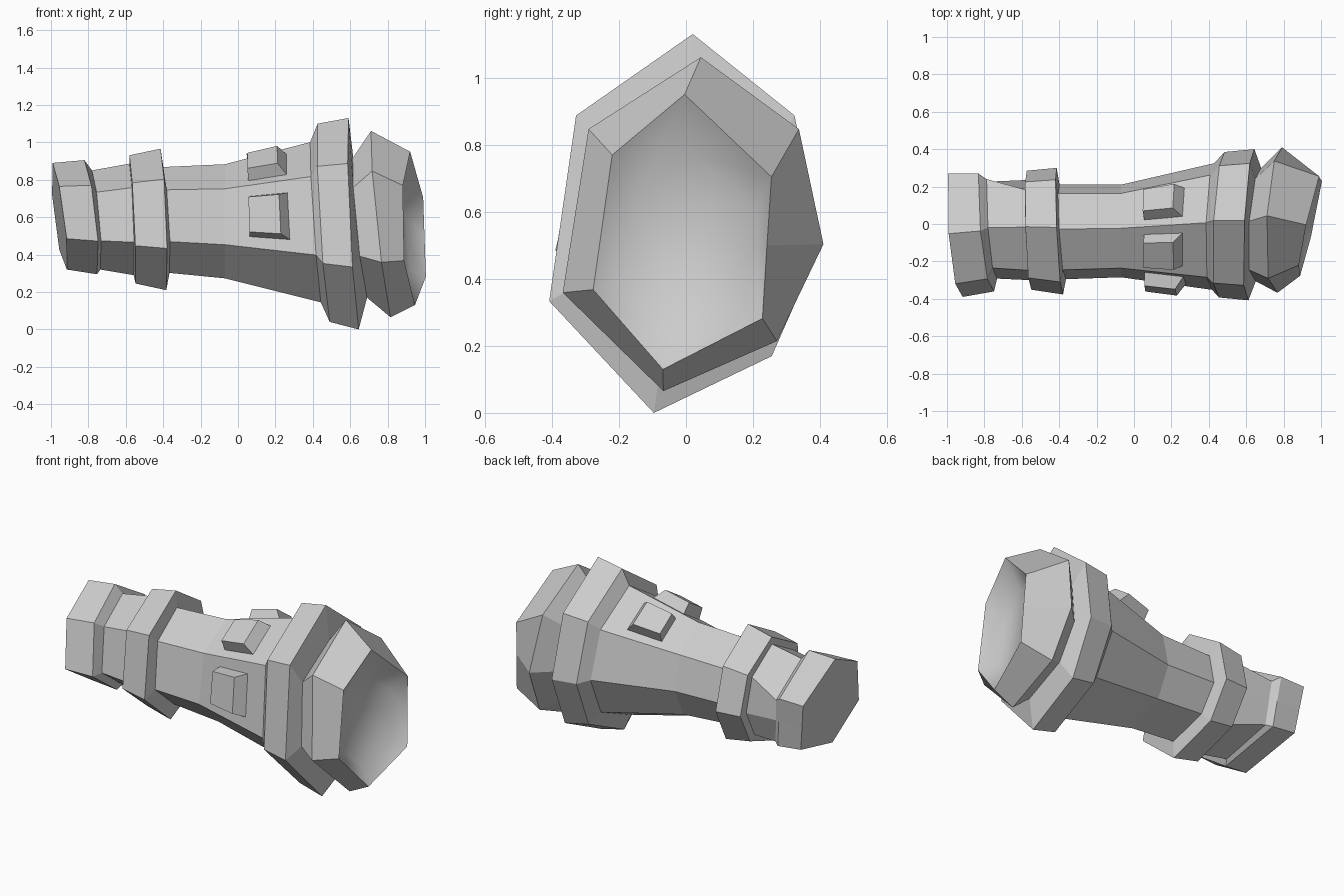
import bpy
import bmesh
from mathutils import Vector

cube = bpy.data.objects.get("Cube")
if cube:
    bpy.data.objects.remove(cube, do_unlink=True)

# Single stone grey colour
grey = bpy.data.materials.new("stone_grey")
grey.use_nodes = True
colour = (0.6, 0.6, 0.6, 1)
grey.diffuse_color = colour
grey.node_tree.nodes["Principled BSDF"].inputs["Base Color"].default_value = colour

# Uneven sections (y, z), starting at the top ridge and turning to the front.
# SEVEN has a protruding back corner, SIX has that corner flattened into a side.
SEVEN = [(.05, 1), (-.82, .57), (-1.02, -.41), (-.24, -1), (.64, -.7), (1, -.12), (.81, .57)]
SIX = [(.04, 1), (-.76, .56), (-.97, -.42), (-.2, -1), (.9, -.63), (.95, -.1), (1, .4)]


def ring(section, x, lean_z, lean_y, cy, ry, cz, rz):
    """One section placed along x and tilted by the two leans."""
    return [Vector((x + lean_z * z + lean_y * y, cy + ry * y, cz + rz * z)) for y, z in section]


def finish(name, bm):
    mesh = bpy.data.meshes.new(name)
    bm.to_mesh(mesh)
    bm.free()
    mesh.materials.append(grey)
    obj = bpy.data.objects.new(name, mesh)
    bpy.context.scene.collection.objects.link(obj)


def loft(name, rings, close_start=False, close_end=False, smooth_from=None):
    """Skin the rings in order; spans from smooth_from onwards are shaded smooth."""
    bm = bmesh.new()
    loops = [[bm.verts.new(p) for p in points] for points in rings]
    for span, (a, b) in enumerate(zip(loops, loops[1:])):
        for i in range(len(a)):
            j = (i + 1) % len(a)
            face = bm.faces.new((a[i], a[j], b[j], b[i]))
            face.smooth = smooth_from is not None and span >= smooth_from
    if close_start:
        bm.faces.new(loops[0][::-1])
    if close_end:
        bm.faces.new(loops[-1]).smooth = smooth_from is not None
    if smooth_from is not None:
        # Keep the rim crisp between the flat outside and the smooth dish
        for edge in bm.edges:
            if any(not face.smooth for face in edge.link_faces):
                edge.smooth = False
    finish(name, bm)


# Sections shared by neighbouring parts
neck = ring(SEVEN, -.57, -.01, -.01, -.03, .265, .588, .298)
barrel_rear = ring(SEVEN, -.385, -.015, -.015, -.04, .25, .585, .283)
waist = ring(SEVEN, -.07, 0, 0, -.035, .245, .578, .305)
flare = ring(SEVEN, .415, -.03, .01, -.01, .335, .573, .428)
head_root = ring(SEVEN, .655, -.04, .02, 0, .3, .545, .375)

# Rear grip: flared end block and narrow neck
loft("rear_grip", [
    ring(SIX, -.955, -.035, -.025, -.065, .335, .605, .285),
    ring(SIX, -.79, -.03, -.03, -.05, .32, .6, .305),
    ring(SIX, -.76, -.02, -.02, -.03, .27, .585, .265),
    neck,
], close_start=True)

# Small collar with stepped shoulders
loft("small_collar", [
    neck,
    ring(SEVEN, -.565, -.015, -.01, -.03, .315, .588, .343),
    ring(SEVEN, -.4, -.013, -.015, -.035, .335, .588, .378),
    barrel_rear,
])

# Barrel widening towards the head
loft("barrel", [barrel_rear, waist, flare])

# Large collar with stepped shoulders
loft("large_collar", [
    flare,
    ring(SEVEN, .46, -.035, .02, 0, .385, .57, .53),
    ring(SEVEN, .62, -.03, .02, 0, .4, .565, .565),
    head_root,
])

# Head: wide shoulder, open rim and shallow dish
loft("head", [
    head_root,
    ring(SEVEN, .765, -.055, .02, .025, .385, .563, .498),
    ring(SIX, .938, -.02, .06, -.015, .27, .54, .41),
    ring(SIX, .86, -.03, .045, .005, .205, .5, .275),
], close_end=True, smooth_from=2)


def block(name, i, j, height=.07):
    """Raised block with a sloping head-side face, seated on one barrel facet."""
    def on_facet(u, v):
        return waist[i].lerp(flare[i], u).lerp(waist[j].lerp(flare[j], u), v)

    normal = (flare[i] - waist[i]).cross(waist[j] - waist[i]).normalized()
    if normal.dot(on_facet(.5, .5) - Vector((.2, 0, .58))) < 0:
        normal.negate()
    bm = bmesh.new()
    loops = []
    for u0, u1, v0, v1, lift in ((.27, .73, .17, .83, -.01), (.29, .64, .22, .78, height)):
        corners = ((u0, v0), (u1, v0), (u1, v1), (u0, v1))
        loops.append([bm.verts.new(on_facet(u, v) + normal * lift) for u, v in corners])
    base, top = loops
    bm.faces.new(base)
    bm.faces.new(top)
    for k in range(4):
        n = (k + 1) % 4
        bm.faces.new((base[k], base[n], top[n], top[k]))
    bmesh.ops.recalc_face_normals(bm, faces=bm.faces[:])
    finish(name, bm)


# Three raised blocks on the front and the two top facets
block("front_block", 1, 2)
block("top_front_block", 0, 1)
block("top_back_block", 0, 6)
